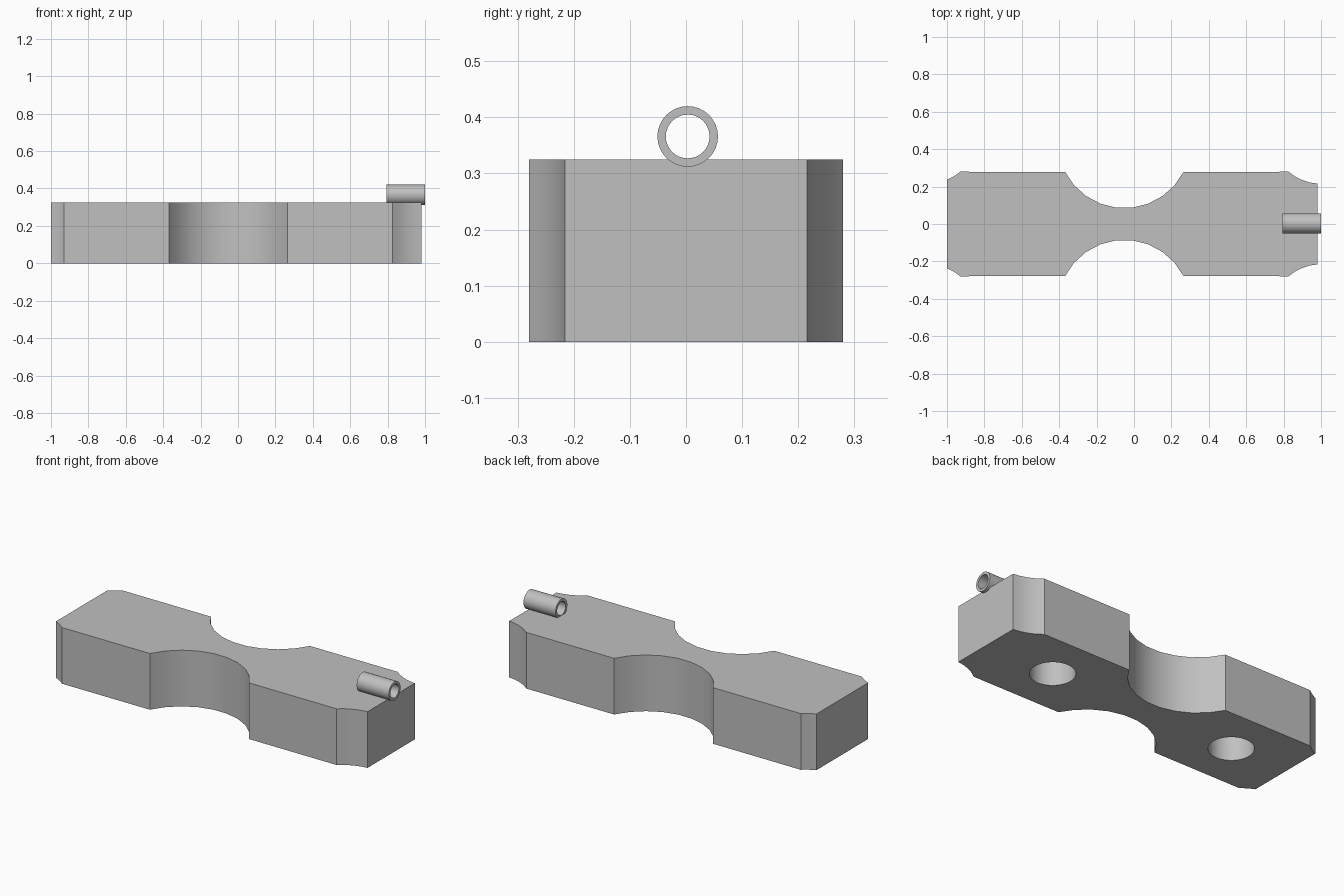
import bpy
import bmesh
from math import asin, sin, cos, pi

if "Cube" in bpy.data.objects:
    bpy.data.objects.remove(bpy.data.objects["Cube"], do_unlink=True)

LEFT, RIGHT, HALF, TOP = -1.0, 0.98, 0.281, 0.325
MID = -0.052                      # centre of the waist and of the hole pair

grey = bpy.data.materials.new("plain grey")
grey.use_nodes = True
colour = (0.53, 0.53, 0.53, 1)
grey.diffuse_color = colour
grey.node_tree.nodes["Principled BSDF"].inputs["Base Color"].default_value = colour


def finish(obj):
    obj.data.materials.clear()
    obj.data.materials.append(grey)
    bpy.ops.object.select_all(action="DESELECT")
    obj.select_set(True)
    bpy.context.view_layer.objects.active = obj
    bpy.ops.object.shade_smooth_by_angle()


def scoop(cx, cy, r, x0, x1, steps):
    """Lower arc of a circle, from x0 to x1."""
    a0, a1 = asin((x0 - cx) / r), asin((x1 - cx) / r)
    angles = [a0 + (a1 - a0) * i / steps for i in range(steps + 1)]
    return [(cx + r * sin(a), cy - r * cos(a)) for a in angles]


def cylinder(name, radius, depth, location, sides, rotation=(0, 0, 0)):
    bpy.ops.mesh.primitive_cylinder_add(vertices=sides, radius=radius, depth=depth,
                                        location=location, rotation=rotation)
    obj = bpy.context.object
    obj.name = name
    return obj


def cut(obj, cutter):
    mod = obj.modifiers.new("cut", "BOOLEAN")
    mod.operation = "DIFFERENCE"
    mod.solver = "EXACT"
    mod.object = cutter
    bpy.context.view_layer.objects.active = obj
    bpy.ops.object.modifier_apply(modifier=mod.name)
    bpy.data.objects.remove(cutter, do_unlink=True)


# Block: outline with a scooped waist and scooped corners, mirrored front to back
back = (scoop(MID - 1.053, 0.485, 0.27, LEFT, -0.93, 4)
        + scoop(MID, 0.441, 0.356, MID - 0.317, MID + 0.317, 9)
        + scoop(MID + 1.053, 0.485, 0.27, 0.826, RIGHT, 4))
back = [(x, min(y, HALF)) for x, y in back]
outline = [(x, -y) for x, y in back] + back[::-1]
bm = bmesh.new()
base = bm.faces.new([bm.verts.new((x, y, 0)) for x, y in outline])
side = bmesh.ops.extrude_face_region(bm, geom=[base])["geom"]
bmesh.ops.translate(bm, vec=(0, 0, TOP),
                    verts=[v for v in side if isinstance(v, bmesh.types.BMVert)])
bmesh.ops.recalc_face_normals(bm, faces=bm.faces)
mesh = bpy.data.meshes.new("block")
bm.to_mesh(mesh)
bm.free()
block = bpy.data.objects.new("block", mesh)
bpy.context.collection.objects.link(block)

# Blind round holes in the underside
for offset in (-0.59, 0.59):
    cut(block, cylinder("hole_cutter", 0.118, 0.52, (MID + offset, 0, 0), 32))
finish(block)

# Small open tube lying on top at the left end
centre, along_x = (0.8975, 0.003, 0.366), (0, pi / 2, 0)
tube = cylinder("tube", 0.054, 0.205, centre, 32, along_x)
cut(tube, cylinder("bore_cutter", 0.039, 0.4, centre, 32, along_x))
finish(tube)
